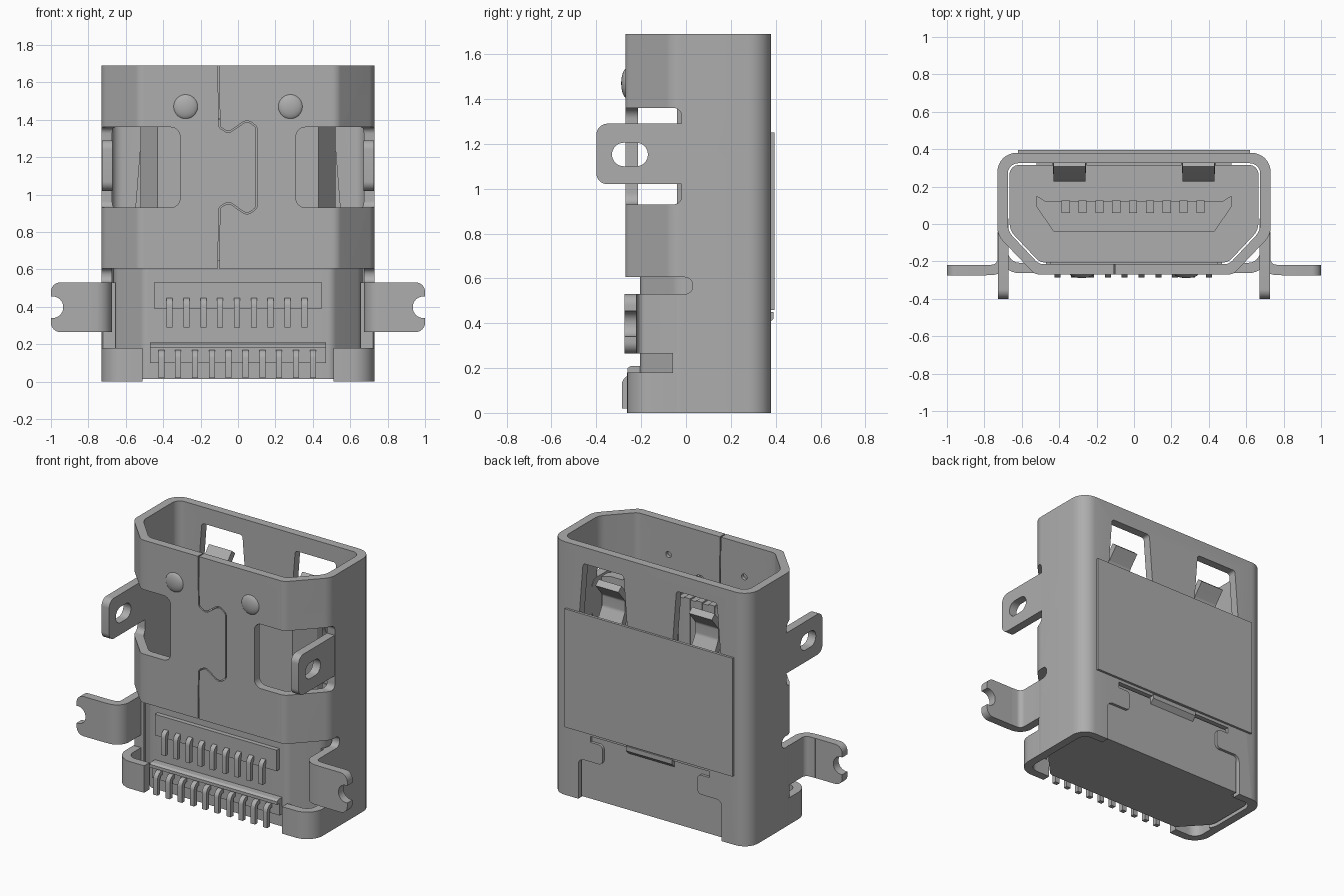
import bpy, bmesh, math
from mathutils import Vector

if "Cube" in bpy.data.objects:
    bpy.data.objects.remove(bpy.data.objects["Cube"], do_unlink=True)

metal = bpy.data.materials.new("satin_grey")
metal.use_nodes = True
GREY = (0.42, 0.42, 0.42, 1)
metal.diffuse_color = GREY
metal.node_tree.nodes["Principled BSDF"].inputs["Base Color"].default_value = GREY


def rounded(pts, steps=8, closed=True):
    """Replace each corner (x, y, radius) with an arc."""
    out = []
    for i, p in enumerate(pts):
        c = Vector(p[:2])
        if len(p) < 3 or (not closed and i in (0, len(pts) - 1)):
            out.append(c)
            continue
        a = Vector(pts[i - 1][:2]) - c
        b = Vector(pts[(i + 1) % len(pts)][:2]) - c
        half = a.angle(b) / 2
        t = p[2] / math.tan(half)
        start, end, w = c + a.normalized() * t, c + b.normalized() * t, math.sin(half)
        for k in range(steps + 1):
            u = k / steps
            f, g, h = (1 - u) ** 2, 2 * w * u * (1 - u), u * u
            out.append((start * f + c * g + end * h) / (f + g + h))
    return out


def strip(path, width):
    """Closed outline of a bent sheet that follows an open path."""
    left, right = [], []
    for i, p in enumerate(path):
        before = (p - path[i - 1]).normalized() if i else None
        after = (path[i + 1] - p).normalized() if i < len(path) - 1 else None
        before, after = before or after, after or before
        n1, n2 = Vector((-before.y, before.x)), Vector((-after.y, after.x))
        m = (n1 + n2) / (1 + n1.dot(n2)) * width / 2
        left.append(p + m)
        right.append(p - m)
    return left + right[::-1]


def finish(obj):
    obj.data.materials.clear()
    obj.data.materials.append(metal)
    bpy.ops.object.select_all(action="DESELECT")
    obj.select_set(True)
    bpy.context.view_layer.objects.active = obj
    bpy.ops.object.shade_smooth_by_angle(angle=math.radians(32))


def prism(name, pts, axis, lo, hi, mirror=1):
    """Extrude an outline along an axis; mirror=-1 flips x."""
    bm = bmesh.new()

    def place(p, d):
        x, y, z = {"x": (d, p[0], p[1]), "y": (p[0], d, p[1]), "z": (p[0], p[1], d)}[axis]
        return bm.verts.new((x * mirror, y, z))
    low, high = [place(p, lo) for p in pts], [place(p, hi) for p in pts]
    bm.faces.new(low)
    bm.faces.new(high[::-1])
    for i in range(len(pts)):
        j = (i + 1) % len(pts)
        bm.faces.new((low[j], low[i], high[i], high[j]))
    bmesh.ops.recalc_face_normals(bm, faces=bm.faces)
    mesh = bpy.data.meshes.new(name)
    bm.to_mesh(mesh)
    bm.free()
    obj = bpy.data.objects.new(name, mesh)
    bpy.context.collection.objects.link(obj)
    finish(obj)
    return obj


def rect(x0, x1, y0, y1, r=0):
    corners = [(x0, y0), (x1, y0), (x1, y1), (x0, y1)]
    return rounded([c + (r,) for c in corners]) if r else corners


def cut(target, cutter):
    mod = target.modifiers.new("cut", "BOOLEAN")
    mod.operation, mod.solver, mod.object = "DIFFERENCE", "EXACT", cutter
    bpy.context.view_layer.objects.active = target
    bpy.ops.object.modifier_apply(modifier=mod.name)
    bpy.data.objects.remove(cutter, do_unlink=True)


def sleeve(inset):
    """Cross-section of the connector: rounded back, chamfered front."""
    x, back, front = 0.73 - inset, 0.38 - inset, -0.27 + inset
    c, e = 0.53 - inset * 0.4, -0.06 + inset * 0.4
    half = [(c, front, 0.06), (x, e, 0.1), (x, back, 0.1 - inset * 0.8)]
    return rounded(half + [(-px, py, r) for px, py, r in half[::-1]])


# Metal shell
shell = prism("shell", sleeve(0), "z", 0, 1.69)
cut(shell, prism("bore", sleeve(0.055), "z", -0.1, 1.8))
cut(shell, prism("front_opening", rect(-0.9, 0.9, -0.5, -0.06), "z", -0.1, 0.605))
for s in (-1, 1):
    cut(shell, prism("side_slot", rect(-0.3, 0.03, 0.53, 0.605, 0.035), "x", 0.6, 0.9, s))
    cut(shell, prism("side_window", rect(-0.5, -0.02, 0.93, 1.36, 0.035), "x", 0.56, 0.9, s))
    cut(shell, prism("front_window", rect(0.31, 0.85, 0.93, 1.36, 0.05), "y", -0.4, -0.1, s))
    back_window = rounded([(0.13, 0.75), (0.56, 0.75), (0.495, 1.58, 0.02), (0.195, 1.58, 0.02)])
    cut(shell, prism("back_window", back_window, "y", 0.2, 0.5, s))
    cut(shell, prism("dimple_hole", rect(0.26, 0.3, 1.45, 1.49, 0.0199), "y", -0.24, -0.1, s))

# Notched lower edge of the back wall
half = [(0.53, -0.1), (0.53, 0.27, 0.04), (0.35, 0.27, 0.03), (0.35, 0.4, 0.03),
        (0.44, 0.4), (0.44, 0.44)]
cut(shell, prism("back_notch", rounded(half + [(-p[0],) + p[1:] for p in half[::-1]]), "y", 0.2, 0.5))

# Interlocking front seam
upper = [(-0.1, 1.36, 0.025), (-0.05, 1.33, 0.03), (0.05, 1.4, 0.04), (0.1, 1.36, 0.03)]
lower = [(x, 2.29 - z, r) for x, z, r in upper[::-1]]
seam = rounded([(-0.105, 1.8)] + upper + lower + [(-0.105, 0.5)], 5, False)
cut(shell, prism("seam", strip(seam, 0.007), "y", -0.4, -0.15))
finish(shell)

# Insulating housing with its back panel and small latch
prism("housing", sleeve(0.065), "z", 0.015, 0.65)
prism("housing_back", rect(-0.52, 0.52, 0.015, 0.43), "y", 0.3, 0.362)
prism("latch", [(0.35, 0.38), (0.39, 0.42), (0.39, 0.45), (0.35, 0.45)], "x", -0.17, 0.17)
prism("back_label", rect(-0.62, 0.62, 0.46, 1.25), "y", 0.376, 0.395)

# Tongue and its contacts
half = [(0.43, -0.04), (0.52, 0.09), (0.52, 0.15), (0.47, 0.12)]
tongue = prism("tongue", half + [(-x, y) for x, y in half[::-1]], "z", 0.6, 1.4)
for i in range(9):
    x = -0.365 + i * 0.09
    prism("tongue_contact", rect(x - 0.022, x + 0.022, 0.06, 0.125), "z", 0.65, 1.41)

# Pin bars and two rows of solder pins
prism("upper_pin_bar", rect(-0.45, 0.45, 0.39, 0.53), "y", -0.235, -0.19)
prism("lower_pin_bar", [(-0.19, 0.1), (-0.235, 0.1), (-0.235, 0.18), (-0.26, 0.18),
                        (-0.26, 0.2), (-0.245, 0.21), (-0.19, 0.21)], "x", -0.47, 0.47)


def pin_row(name, count, first, top, bottom, y):
    side = strip(rounded([(-0.19, top), (y, top, 0.03), (y, bottom)], 5, False), 0.028)
    for i in range(count):
        x = first + i * 0.09
        prism(name, side, "x", x - 0.016, x + 0.016)


pin_row("upper_pin", 9, -0.365, 0.435, 0.29, -0.255)
pin_row("lower_pin", 10, -0.41, 0.155, 0.02, -0.272)

for s in (-1, 1):
    # Mounting leg with a slotted hole
    leg = prism("mounting_leg", rect(-0.4, 0.03, 1.02, 1.29, 0.05), "x", 0.672, 0.728, s)
    cut(leg, prism("leg_hole", rect(-0.33, -0.17, 1.1, 1.205, 0.052), "x", 0.6, 0.8, s))
    finish(leg)

    # Solder wing bent out from the side wall, notched at its tip
    bend = rounded([(0.702, -0.04), (0.702, -0.243, 0.06), (0.8, -0.247)], 8, False)
    prism("wing_bend", strip(bend, 0.055), "z", 0.265, 0.53, s)
    wing = rounded([(0.79, 0.265), (1, 0.265, 0.05), (1, 0.34), (0.935, 0.34, 0.055),
                    (0.935, 0.455, 0.055), (1, 0.455), (1, 0.53, 0.05), (0.79, 0.53)])
    prism("wing", wing, "y", -0.275, -0.22, s)

    # Foot that wraps the lower front corner
    wrap = rounded([(0.702, -0.04), (0.702, -0.235, 0.09), (0.51, -0.235)], 8, False)
    prism("foot", strip(wrap, 0.055), "z", 0, 0.18, s)

    # Spring finger inside the back window
    finger = rounded([(0.355, 0.75), (0.345, 1.1, 0.3), (0.25, 1.27, 0.06), (0.25, 1.36, 0.05),
                      (0.325, 1.45)], 6, False)
    spring = prism("spring_finger", strip(finger, 0.045), "x", 0.26, 0.43, s)
    for v in spring.data.vertices:
        flare = max(0, 1.25 - v.co.z) * 0.35
        v.co.x += (v.co.x - s * 0.345) * flare

    # Domed dimple
    bpy.ops.mesh.primitive_uv_sphere_add(segments=24, ring_count=12, radius=0.068,
                                         location=(s * 0.28, -0.262, 1.47))
    dome = bpy.context.object
    dome.name = "dimple"
    dome.scale.y = 0.4
    finish(dome)
